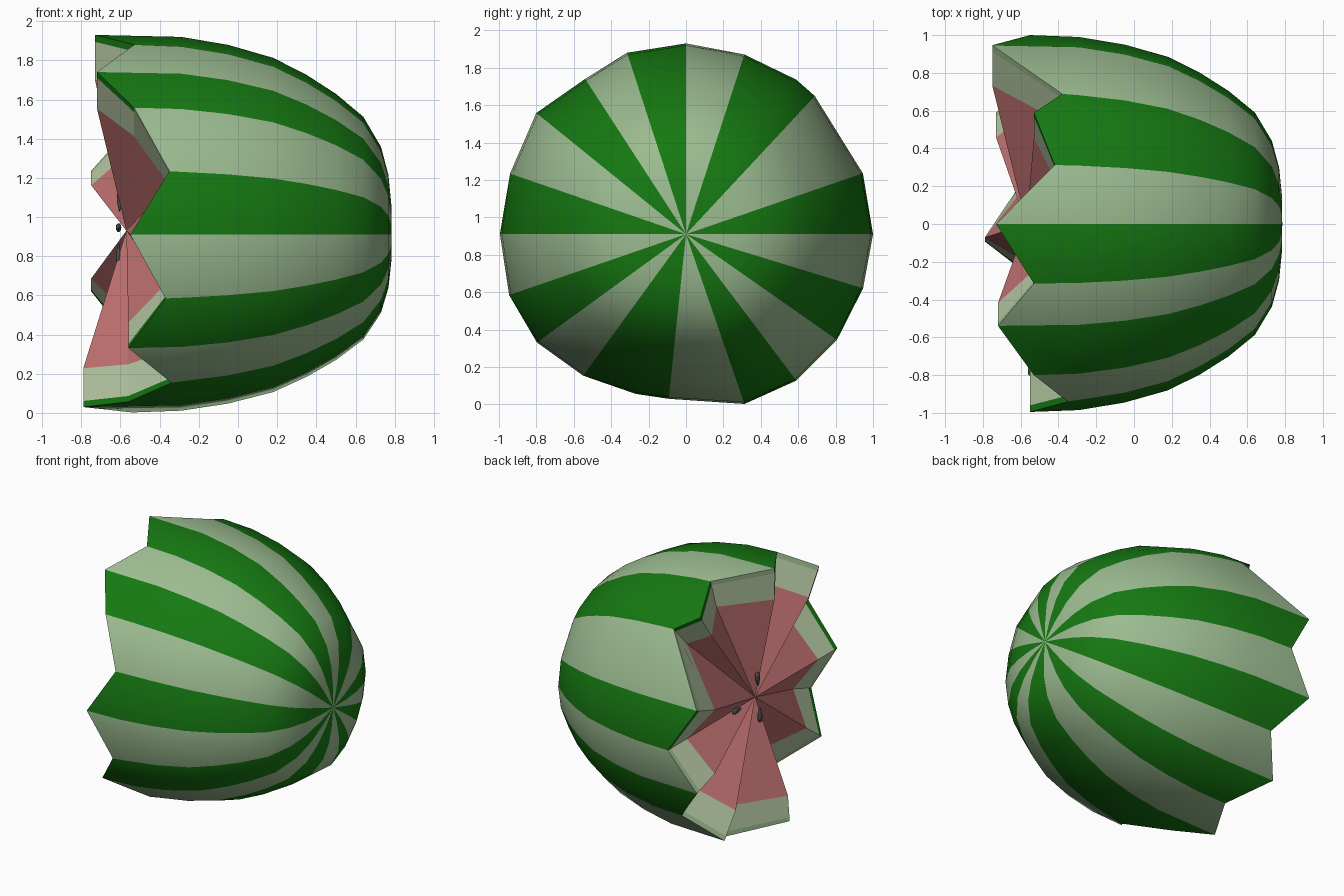
import bpy, bmesh, math
from mathutils import Vector, Matrix

if "Cube" in bpy.data.objects:
    bpy.data.objects.remove(bpy.data.objects["Cube"])

ZC = 0.91  # height of the melon's long axis, which runs along x


def material(name, rgb):
    m = bpy.data.materials.new(name)
    m.diffuse_color = (*rgb, 1)
    m.use_nodes = True
    m.node_tree.nodes["Principled BSDF"].inputs["Base Color"].default_value = m.diffuse_color
    return m


mats = [material("dark_stripe", (0.008, 0.19, 0.006)),
        material("light_stripe", (0.33, 0.50, 0.28)),
        material("rind", (0.48, 0.60, 0.38)),
        material("flesh", (0.55, 0.17, 0.17))]
seed_mat = material("seed_black", (0.07, 0.08, 0.08))

# Meridians: angle from the top towards +y, radius, x of the zigzag cut,
# colour of the stripe that follows (0 dark, 1 light)
meridians = [
    (0, 1.02, -0.73, 1), (18, 1.01, -0.42, 0), (35.5, 1.015, -0.53, 0),
    (43, 1.01, -0.38, 1), (71, 1.0, -0.75, 0), (90, 1.0, -0.55, 1),
    (107, 0.99, -0.75, 0), (125, 0.985, -0.53, 1), (143, 0.98, -0.73, 0),
    (161, 0.96, -0.54, 1), (186, 0.885, -0.79, 0), (197.5, 0.895, -0.56, 0),
    (216, 0.935, -0.34, 1), (234, 0.985, -0.56, 0), (251, 1.0, -0.37, 1),
    (270, 0.995, -0.55, 0), (289, 0.995, -0.35, 1), (309, 1.03, -0.53, 0),
    (327, 0.99, -0.72, 1), (342, 1.02, -0.53, 0)]

# Body profile from the pole to the cut: x, share of the full radius
profile = [(0.783, 0.15), (0.768, 0.30), (0.73, 0.44), (0.64, 0.59),
           (0.5, 0.705), (0.35, 0.80), (0.18, 0.885), (-0.05, 0.95),
           (-0.29, 0.99)]

# Melon: striped skin, stepped rind bands and fanned flesh
bm = bmesh.new()
pole = bm.verts.new((0.785, 0, ZC))
core = bm.verts.new((-0.57, 0, 0.93))
columns = []
for angle, radius, cut_x, _ in meridians:
    a = math.radians(angle)
    path = profile + [(cut_x, 1.0), (cut_x, 0.965), (cut_x, 0.775)]
    columns.append([bm.verts.new((x, radius * f * math.sin(a),
                                  ZC + radius * f * math.cos(a)))
                    for x, f in path])

n_skin = len(profile)
for i, (_, _, _, stripe) in enumerate(meridians):
    a, b = columns[i], columns[(i + 1) % len(columns)]
    cap = bm.faces.new((pole, a[0], b[0]))
    cap.material_index, cap.smooth = stripe, True
    for k in range(len(a) - 1):
        f = bm.faces.new((a[k], a[k + 1], b[k + 1], b[k]))
        f.smooth = k < n_skin
        f.material_index = stripe if k <= n_skin else 2
    bm.faces.new((a[-1], core, b[-1])).material_index = 3
bmesh.ops.recalc_face_normals(bm, faces=bm.faces)
mesh = bpy.data.meshes.new("melon")
bm.to_mesh(mesh)
bm.free()
for m in mats:
    mesh.materials.append(m)
bpy.context.collection.objects.link(bpy.data.objects.new("melon", mesh))


# Seeds: flattened teardrops lying on the flesh, tip towards the core
def seed(name, loc):
    loc = Vector(loc)
    out = (loc - Vector((loc.x, 0, 0.93))).normalized()
    normal = Vector((-1, 0, 0))
    side = out.cross(normal)
    bm = bmesh.new()
    bmesh.ops.create_uvsphere(bm, u_segments=10, v_segments=6, radius=1)
    for v in bm.verts:
        taper = 0.65 + 0.35 * v.co.z
        v.co = Vector((v.co.x * 0.032 * taper, v.co.y * 0.02 * taper,
                       v.co.z * 0.055))
    frame = Matrix((side, normal, out)).transposed().to_4x4()
    bm.transform(Matrix.Translation(loc) @ frame)
    bmesh.ops.recalc_face_normals(bm, faces=bm.faces)
    for f in bm.faces:
        f.smooth = True
    me = bpy.data.meshes.new(name)
    bm.to_mesh(me)
    bm.free()
    me.materials.append(seed_mat)
    bpy.context.collection.objects.link(bpy.data.objects.new(name, me))


seed("seed_upper", (-0.605, 0.02, 1.08))
seed("seed_side", (-0.61, 0.27, 0.945))
seed("seed_lower", (-0.61, 0.0, 0.81))
